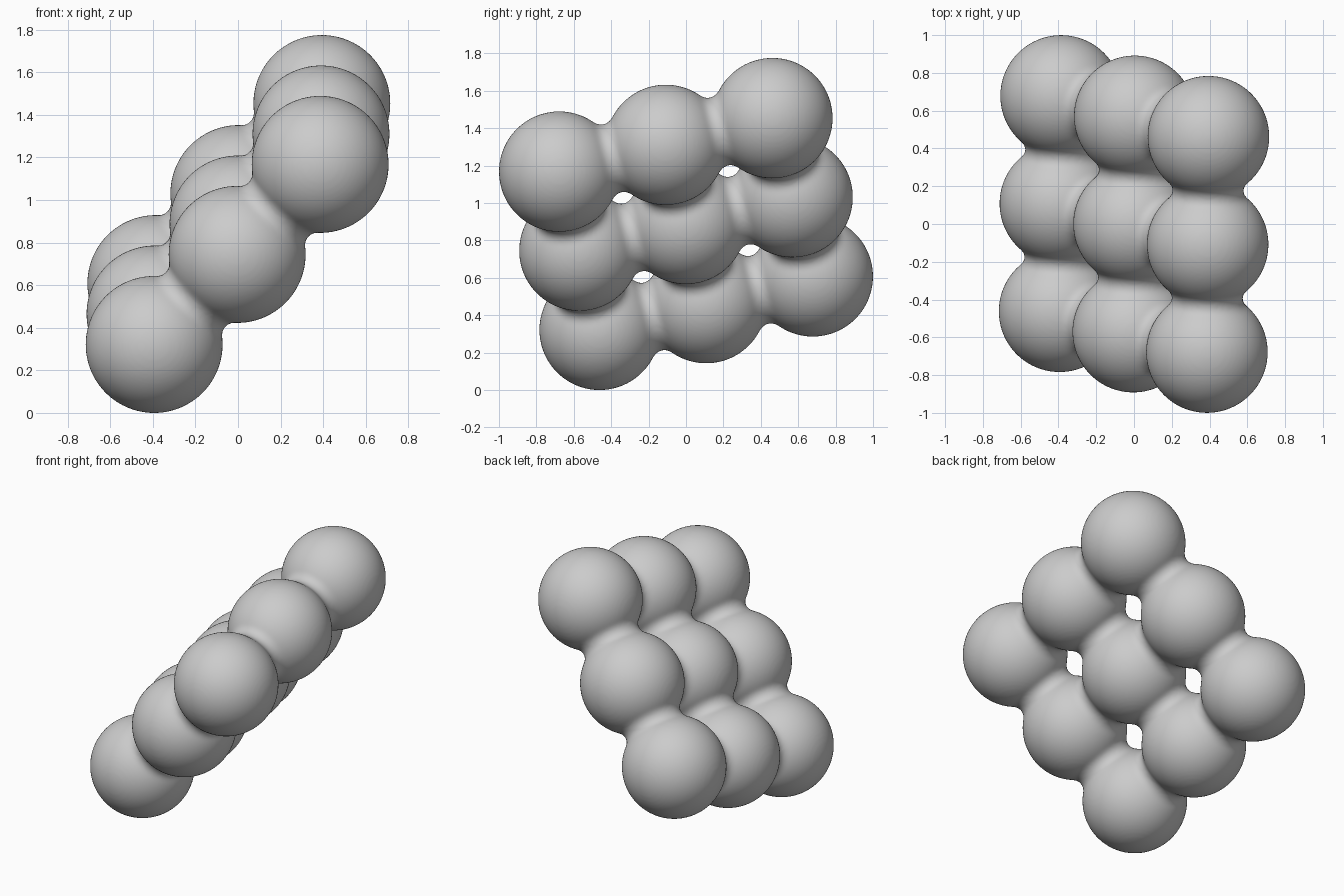
import bpy, bmesh, math
from mathutils import Vector, Matrix

if "Cube" in bpy.data.objects:
    bpy.data.objects.remove(bpy.data.objects["Cube"])

R = 0.322                                # ball radius
FILLET = 0.066                           # blend radius between neighbouring balls
CENTRE = Vector((0, 0, 0.8875))
STEP_UP = Vector((0.39, -0.108, 0.423))   # grid direction climbing to the right
STEP_BACK = Vector((0.004, 0.57, 0.143))  # grid direction running to the back

bm = bmesh.new()


def ball(c):
    bmesh.ops.create_icosphere(bm, subdivisions=5, radius=R, matrix=Matrix.Translation(c))


def neck(a, b):
    """Concave fillet lathed around the axis joining two balls."""
    half = (b - a).length / 2
    h = math.sqrt((R + FILLET) ** 2 - half ** 2)
    reach = math.atan2(half, h)
    frame = Matrix.Translation((a + b) / 2) @ (b - a).to_track_quat('Z', 'Y').to_matrix().to_4x4()
    n, rings = 96, []
    for k in range(17):
        t = reach * (k / 8 - 1)
        z, r = FILLET * math.sin(t), h - FILLET * math.cos(t)
        rings.append([bm.verts.new(frame @ Vector((r * math.cos(2 * math.pi * i / n),
                                                   r * math.sin(2 * math.pi * i / n), z)))
                      for i in range(n)])
    for lo, hi in zip(rings, rings[1:]):
        for i in range(n):
            j = (i + 1) % n
            bm.faces.new((lo[i], lo[j], hi[j], hi[i]))
    bm.faces.new(rings[0][::-1])
    bm.faces.new(rings[-1])


# Three by three sheet of balls with a neck to each direct neighbour
def spot(i, j):
    return CENTRE + STEP_UP * i + STEP_BACK * j


for i in (-1, 0, 1):
    for j in (-1, 0, 1):
        ball(spot(i, j))
        if i < 1:
            neck(spot(i, j), spot(i + 1, j))
        if j < 1:
            neck(spot(i, j), spot(i, j + 1))

mesh = bpy.data.meshes.new("ball_grid")
bm.to_mesh(mesh)
bm.free()
obj = bpy.data.objects.new("ball_grid", mesh)
bpy.context.collection.objects.link(obj)

# Fuse everything into one smooth skin
fuse = obj.modifiers.new("fuse", 'REMESH')
fuse.mode = 'VOXEL'
fuse.voxel_size = 0.0125
fuse.use_smooth_shade = True
relax = obj.modifiers.new("relax", 'SMOOTH')
relax.factor = 0.5
relax.iterations = 3
